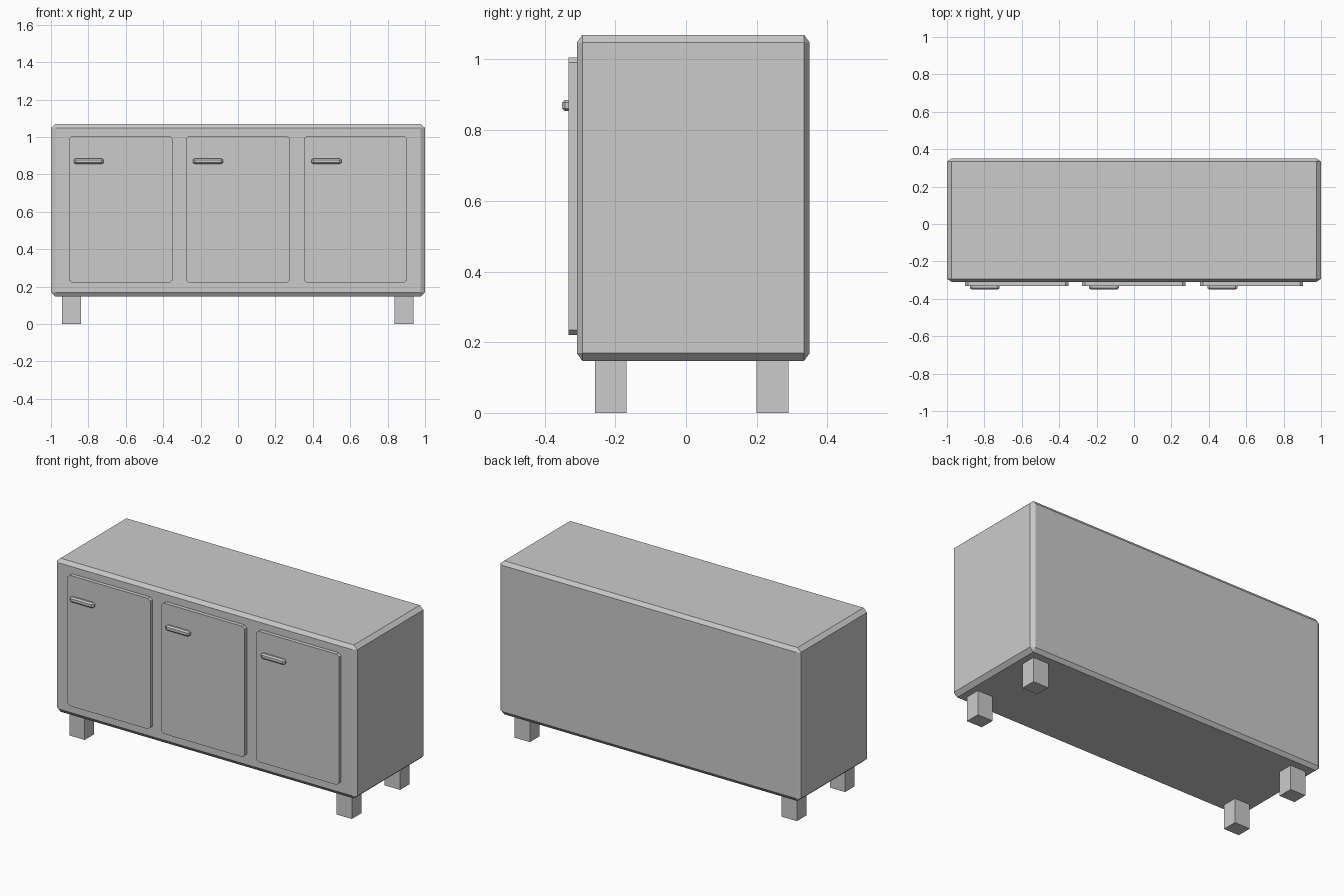
import bpy, bmesh
from mathutils import Vector

if "Cube" in bpy.data.objects:
    bpy.data.objects.remove(bpy.data.objects["Cube"])


def box(name, lo, hi, chamfer=None, axis=None):
    """Box between two corners; chamfer gives the cut per axis, axis limits it to edges along it."""
    lo, hi = Vector(lo), Vector(hi)
    unit = Vector(chamfer or (1, 1, 1))
    size, mid = hi - lo, (hi + lo) / 2
    bm = bmesh.new()
    bmesh.ops.create_cube(bm, size=1)
    for v in bm.verts:
        v.co = Vector(v.co[i] * size[i] / unit[i] for i in range(3))
    if chamfer:
        edges = [e for e in bm.edges if axis is None or
                 abs((e.verts[0].co - e.verts[1].co)[axis]) > 1e-4]
        bmesh.ops.bevel(bm, geom=edges, offset=1, offset_type='OFFSET',
                        segments=1, profile=0.5, affect='EDGES')
    for v in bm.verts:
        v.co = Vector(v.co[i] * unit[i] + mid[i] for i in range(3))
    bmesh.ops.recalc_face_normals(bm, faces=bm.faces)
    mesh = bpy.data.meshes.new(name)
    bm.to_mesh(mesh)
    bm.free()
    obj = bpy.data.objects.new(name, mesh)
    bpy.context.collection.objects.link(obj)
    return obj


# Cabinet body with chamfered edges
box("cabinet_body", (-1, -0.309, 0.147), (1, 0.35, 1.07), (0.024, 0.016, 0.022))

# Doors with clipped corners, each with a bar handle
doors = [(-0.903, -0.351, -0.798), (-0.278, 0.276, -0.161), (0.353, 0.903, 0.473)]
for i, (x0, x1, hx) in enumerate(doors, 1):
    box(f"door_{i}", (x0, -0.332, 0.22), (x1, -0.29, 1.006), (0.016, 0.01, 0.014), axis=1)
    box(f"handle_{i}", (hx - 0.08, -0.351, 0.854), (hx + 0.08, -0.319, 0.886),
        (0.011, 0.008, 0.008))

# Four square legs
for side, x in (("left", -0.89), ("right", 0.887)):
    for end, y in (("front", -0.213), ("back", 0.245)):
        box(f"{end}_{side}_leg", (x - 0.051, y - 0.045, 0), (x + 0.051, y + 0.045, 0.16))
